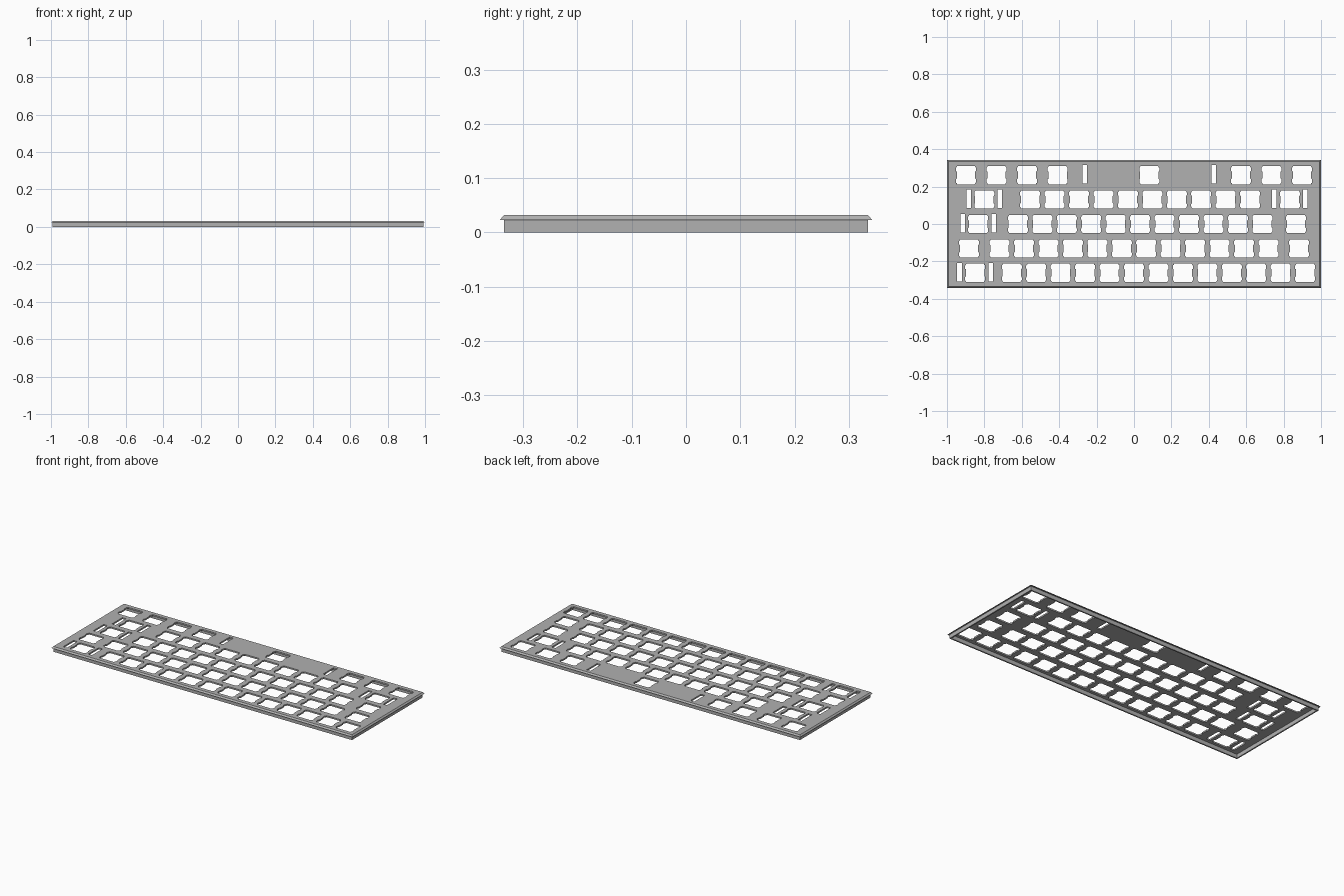
import bpy, bmesh

if "Cube" in bpy.data.objects:
    bpy.data.objects.remove(bpy.data.objects["Cube"])

U = 0.1307                 # one key unit
TOP, UNDER = 0.032, 0.023  # plate faces
HX, HY = 0.991, 0.335      # half size of the flat top
LIP = 0.008                # outward slope of the lip
WALL = 0.008               # skirt thickness

grey = bpy.data.materials.new("plate grey")
grey.diffuse_color = (0.44, 0.44, 0.44, 1)
grey.use_nodes = True
grey.node_tree.nodes["Principled BSDF"].inputs["Base Color"].default_value = grey.diffuse_color


def finish(bm, name):
    bmesh.ops.recalc_face_normals(bm, faces=bm.faces)
    mesh = bpy.data.meshes.new(name)
    bm.to_mesh(mesh)
    bm.free()
    mesh.materials.append(grey)
    obj = bpy.data.objects.new(name, mesh)
    bpy.context.collection.objects.link(obj)
    return obj


def rectangle(cx, cy, hx, hy):
    return [(cx - hx, cy - hy), (cx + hx, cy - hy), (cx + hx, cy + hy), (cx - hx, cy + hy)]


def switch_hole(cx, cy):
    # square opening with two clip notches on each side
    q = [(0.049, 0.019), (0.0525, 0.021), (0.0535, 0.024), (0.0535, 0.038),
         (0.052, 0.041), (0.049, 0.043), (0.047, 0.049)]
    right = [(x, -y) for x, y in reversed(q)] + q
    left = [(-x, -y) for x, y in right]
    return [(cx + x, cy + y) for x, y in right + left]


# Key centres per row, in key units, from front to back
rows = [
    [-6.5] + [-5 + i for i in range(13)],
    [-6.75] + [-5.5 + i for i in range(12)] + [6.75],
    [-6.375] + [-4.75 + i for i in range(11)] + [6.625],
    [-6.125] + [-4.25 + i for i in range(10)] + [6.375],
    [-6.875, -5.625, -4.375, -3.125, 0.625, 4.375, 5.625, 6.875],
]
# Stabiliser slots: row, key centre, offset to each side
stabilisers = [(0, -6.5, 0.083), (2, -6.375, 0.083), (3, -6.125, 0.083),
               (3, 6.375, 0.083), (4, 0.625, 0.3445)]

loops = [rectangle(0, 0, HX, HY)]
for r, keys in enumerate(rows):
    loops += [switch_hole(k * U, (r - 2) * U) for k in keys]
for r, k, off in stabilisers:
    for s in (-1, 1):
        loops.append(rectangle(k * U + s * off, (r - 2) * U + 0.004, 0.0125, 0.0495))

# Plate: fill between outline and holes, extrude down, flare the lower edge into a lip
bm = bmesh.new()
edges = []
for loop in loops:
    vs = [bm.verts.new((x, y, TOP)) for x, y in loop]
    edges += [bm.edges.new((a, b)) for a, b in zip(vs, vs[1:] + vs[:1])]
bmesh.ops.triangle_fill(bm, edges=edges, use_beauty=True, normal=(0, 0, 1))
ext = bmesh.ops.extrude_face_region(bm, geom=bm.faces[:], use_keep_orig=True)
for v in ext["geom"]:
    if isinstance(v, bmesh.types.BMVert):
        v.co.z = UNDER
        if abs(v.co.x) > HX - 1e-4:
            v.co.x += LIP if v.co.x > 0 else -LIP
            v.co.y += LIP if v.co.y > 0 else -LIP
finish(bm, "switch_plate")

# Skirt: thin wall hanging below the plate
bm = bmesh.new()
rings = []
for inset, z in ((0, UNDER), (0, 0), (WALL, 0), (WALL, UNDER)):
    rings.append([bm.verts.new((x, y, z)) for x, y in rectangle(0, 0, HX - inset, HY - inset)])
for a, b in zip(rings, rings[1:]):
    for i in range(4):
        j = (i + 1) % 4
        bm.faces.new((a[i], a[j], b[j], b[i]))
finish(bm, "skirt")
